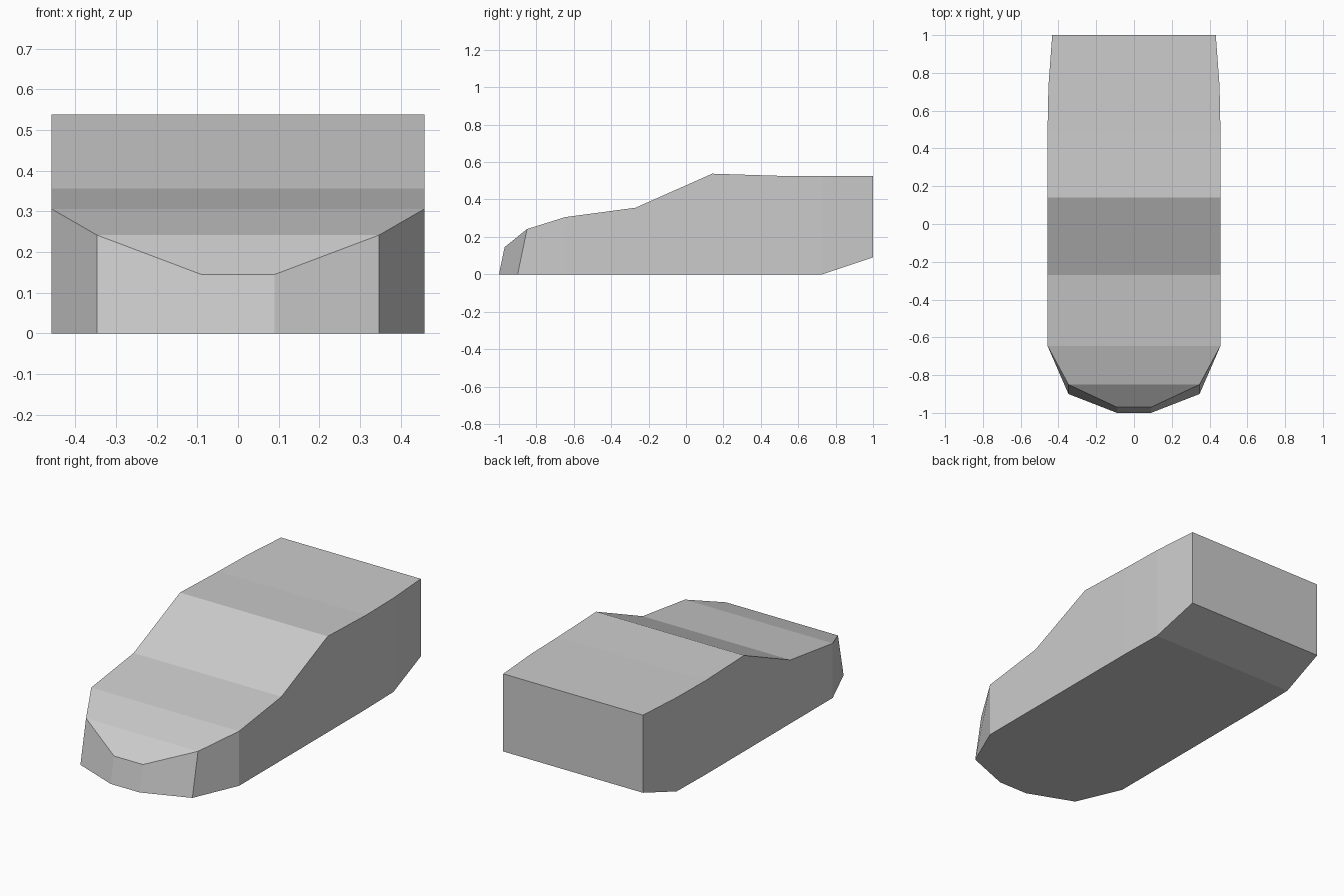
import bpy
import bmesh

cube = bpy.data.objects.get("Cube")
if cube:
    bpy.data.objects.remove(cube, do_unlink=True)


def make_material(name, colour):
    material = bpy.data.materials.new(name)
    material.use_nodes = True
    material.diffuse_color = colour
    shader = next(n for n in material.node_tree.nodes if n.type == "BSDF_PRINCIPLED")
    shader.inputs["Base Color"].default_value = colour
    return material


def cross_section(bm, half_width, top_y, top_z, bottom_y, bottom_z):
    """One ring of the hull: two corners on the floor, two on the upper deck."""
    corners = (
        (-half_width, bottom_y, bottom_z),
        (half_width, bottom_y, bottom_z),
        (half_width, top_y, top_z),
        (-half_width, top_y, top_z),
    )
    return [bm.verts.new(corner) for corner in corners]


def loft(name, sections, material):
    """Skin the rings from nose to tail and cap both ends."""
    bm = bmesh.new()
    rings = [cross_section(bm, *section) for section in sections]
    for front, back in zip(rings, rings[1:]):
        for i in range(len(front)):
            j = (i + 1) % len(front)
            bm.faces.new((front[i], front[j], back[j], back[i]))
    bm.faces.new(rings[0])
    bm.faces.new(reversed(rings[-1]))
    bmesh.ops.recalc_face_normals(bm, faces=bm.faces)
    mesh = bpy.data.meshes.new(name)
    bm.to_mesh(mesh)
    bm.free()
    mesh.materials.append(material)
    body = bpy.data.objects.new(name, mesh)
    bpy.context.collection.objects.link(body)
    return body


# Half width, upper y and z, lower y and z of each section
body_sections = [
    (0.09, -0.97, 0.145, -1, 0),             # nose tip
    (0.347, -0.85, 0.242, -0.9, 0),          # nose corner
    (0.458, -0.645, 0.306, -0.645, 0),       # start of bonnet
    (0.458, -0.27, 0.356, -0.27, 0),         # foot of windscreen
    (0.458, 0.14, 0.538, 0.14, 0),           # front of roof
    (0.458, 0.48, 0.527, 0.48, 0),           # middle of roof
    (0.453, 0.73, 0.526, 0.73, 0),           # start of rear overhang
    (0.433, 1, 0.525, 1, 0.09),              # tail
]

# Single faceted body shell
grey = make_material("light grey", (0.6, 0.6, 0.6, 1))
loft("car_body", body_sections, grey)
